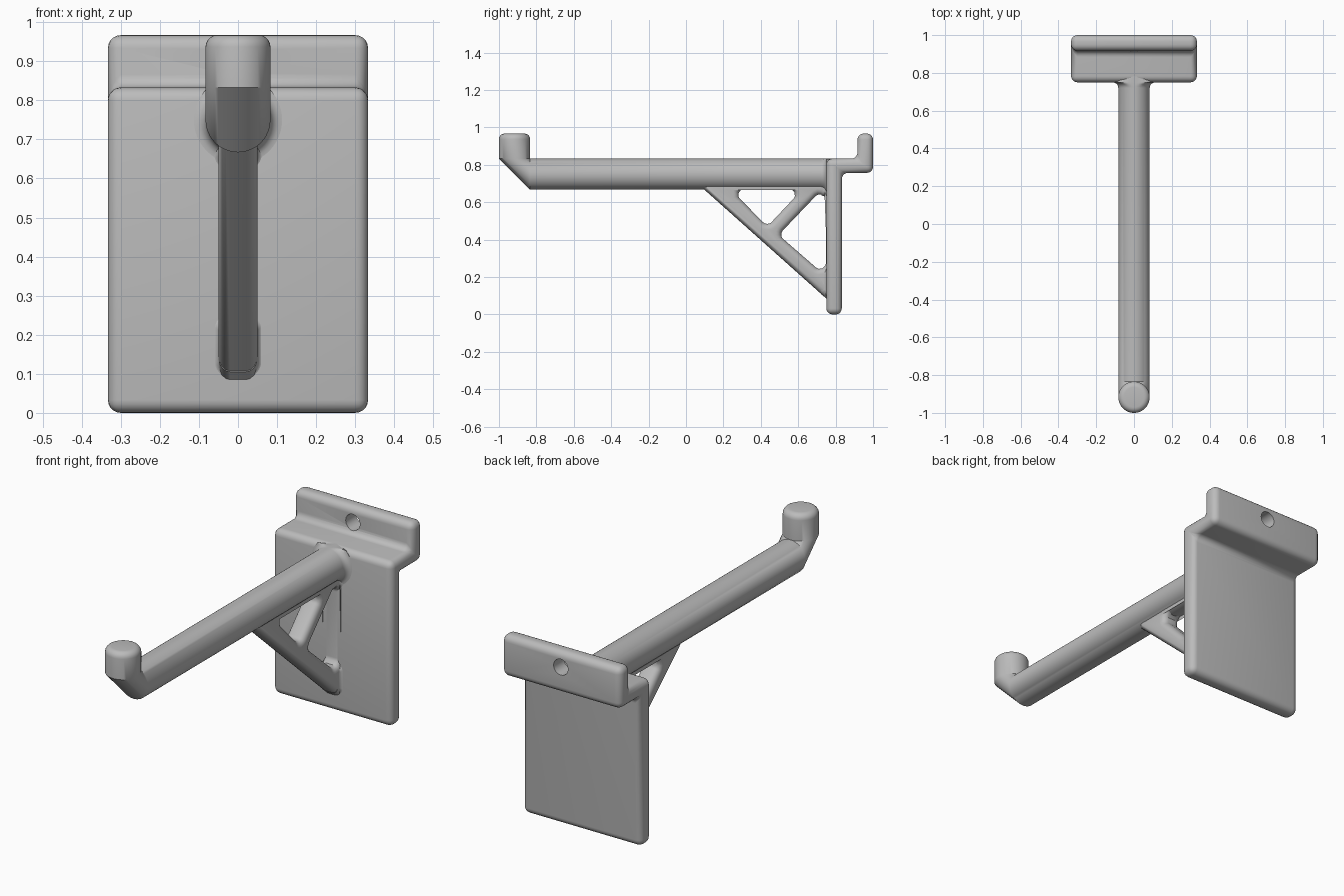
import bpy
import bmesh
from math import pi, sin, cos, tan, radians
from mathutils import Matrix, Vector

cube = bpy.data.objects.get("Cube")
if cube:
    bpy.data.objects.remove(cube)

grey = bpy.data.materials.new("plain grey")
grey.use_nodes = True
GREY = (0.5, 0.5, 0.5, 1)
grey.diffuse_color = GREY
grey.node_tree.nodes["Principled BSDF"].inputs["Base Color"].default_value = GREY

BACK = 0.75     # front face of the back plate
TOP = 0.833     # top of the arm and shelf
R = 0.083       # arm radius


def activate(ob):
    bpy.ops.object.select_all(action="DESELECT")
    ob.select_set(True)
    bpy.context.view_layer.objects.active = ob


def finish(ob, angle=35):
    ob.data.materials.clear()
    ob.data.materials.append(grey)
    activate(ob)
    bpy.ops.object.shade_smooth_by_angle(angle=radians(angle))


def to_object(name, bm):
    bmesh.ops.recalc_face_normals(bm, faces=bm.faces)
    me = bpy.data.meshes.new(name)
    bm.to_mesh(me)
    bm.free()
    ob = bpy.data.objects.new(name, me)
    bpy.context.collection.objects.link(ob)
    return ob


def loft(name, rings):
    """Skin a list of equal-length rings and cap both ends."""
    bm = bmesh.new()
    loops = [[bm.verts.new(p) for p in ring] for ring in rings]
    n = len(loops[0])
    for a, b in zip(loops, loops[1:]):
        for i in range(n):
            j = (i + 1) % n
            bm.faces.new((a[i], a[j], b[j], b[i]))
    bm.faces.new(loops[0])
    bm.faces.new(loops[-1])
    bmesh.ops.remove_doubles(bm, verts=bm.verts, dist=0.0001)
    finish(to_object(name, bm))


def round_corners(points, radius, steps=6):
    """Replace each polygon corner by an arc."""
    out = []
    n = len(points)
    for i, p in enumerate(points):
        p = Vector(p)
        u = (Vector(points[i - 1]) - p).normalized()
        v = (Vector(points[(i + 1) % n]) - p).normalized()
        half = u.angle(v) / 2
        centre = p + (u + v).normalized() * radius / sin(half)
        a = p + u * radius / tan(half) - centre
        b = p + v * radius / tan(half) - centre
        for k in range(steps + 1):
            t = k / steps
            out.append(centre + a.lerp(b, t).normalized() * radius)
    return out


# Back plate with shelf and raised lip: side profile extruded across x
profile = [(BACK, 0), (0.833, 0), (0.833, 0.757), (1, 0.757),
           (1, 0.967), (0.917, 0.967), (0.917, TOP), (BACK, TOP)]
bm = bmesh.new()
face = bm.faces.new([bm.verts.new((-0.333, y, z)) for y, z in profile])
moved = bmesh.ops.extrude_face_region(bm, geom=[face])["geom"]
bmesh.ops.translate(bm, vec=(0.666, 0, 0),
                    verts=[g for g in moved if isinstance(g, bmesh.types.BMVert)])
plate = to_object("back_plate", bm)
bevel = plate.modifiers.new("rounding", "BEVEL")
bevel.width = 0.033
bevel.segments = 5

# Screw hole through the lip
bpy.ops.mesh.primitive_cylinder_add(vertices=32, radius=0.04, depth=0.3,
                                    location=(0, 0.97, 0.89), rotation=(pi / 2, 0, 0))
cutter = bpy.context.object
cutter.name = "hole_cutter"
cutter.hide_render = True
cut = plate.modifiers.new("screw hole", "BOOLEAN")
cut.object = cutter
cut.solver = "EXACT"
activate(plate)
for name in ("rounding", "screw hole"):
    bpy.ops.object.modifier_apply(modifier=name)
bpy.data.objects.remove(cutter)
finish(plate)

# Arm: upright tip, mitred elbow, long tube and flared root in one sweep
N = 48
angles = [2 * pi * i / N for i in range(N)]


def flat_ring(z, r):
    return [(r * sin(a), -1 + R - r * cos(a), z) for a in angles]


def upright_ring(y, r):
    return [(r * sin(a), y, min(TOP, TOP - R - r * cos(a))) for a in angles]


ROUND = 0.03
quarter = [pi / 2 * k / 5 for k in range(6)]
rings = [flat_ring(0.967 - ROUND + ROUND * cos(q), R - ROUND + ROUND * sin(q))
         for q in quarter]
rings += [flat_ring(TOP, R), upright_ring(-1 + 2 * R, R)]
rings += [upright_ring(BACK - ROUND + ROUND * sin(q), R + ROUND - ROUND * cos(q))
          for q in quarter]
rings.append(upright_ring(BACK + 0.04, R))
loft("arm", rings)

# Triangular brace with two rounded openings
outline = [(0.05, 0.71), (0.75, 0.085), (0.79, 0.085), (0.79, 0.71)]
upper_opening = [(0.235, 0.672), (0.625, 0.672), (0.435, 0.47)]
lower_opening = [(0.495, 0.425), (0.748, 0.69), (0.748, 0.205)]
EDGE = 0.03
curve = bpy.data.curves.new("brace", "CURVE")
curve.dimensions = "2D"
curve.fill_mode = "BOTH"
curve.extrude = 0.05 - EDGE
curve.bevel_depth = EDGE
curve.bevel_resolution = 3
curve.offset = -EDGE
for pts in (outline, round_corners(upper_opening, 0.032),
            round_corners(lower_opening, 0.032)):
    spline = curve.splines.new("POLY")
    spline.points.add(len(pts) - 1)
    for sp, p in zip(spline.points, pts):
        sp.co = (p[0], p[1], 0, 1)
    spline.use_cyclic_u = True
brace = bpy.data.objects.new("brace", curve)
bpy.context.collection.objects.link(brace)
activate(brace)
bpy.ops.object.convert(target="MESH")
brace = bpy.context.object
brace.data.transform(Matrix(((0, 0, 1, 0), (1, 0, 0, 0), (0, 1, 0, 0), (0, 0, 0, 1))))
bm = bmesh.new()
bm.from_mesh(brace.data)
bmesh.ops.remove_doubles(bm, verts=bm.verts, dist=0.0001)
bmesh.ops.recalc_face_normals(bm, faces=bm.faces)
bm.to_mesh(brace.data)
bm.free()
finish(brace)

# Fillets where the brace meets the plate
for name, low, high in (("lower_brace_fillet", 0.105, 0.24),
                        ("upper_brace_fillet", 0.635, 0.74)):
    core = round_corners([(-0.048, low), (0.048, low), (0.048, high), (-0.048, high)], 0.03)
    middle = Vector((0, (low + high) / 2))
    rings = []
    for q in quarter:
        grow = 0.022 * (1 - cos(q))
        ring = []
        for p in core:
            d = (p - middle).normalized()
            ring.append((p.x + grow * d.x, BACK - 0.025 + 0.027 * sin(q), p.y + grow * d.y))
        rings.append(ring)
    loft(name, rings)
